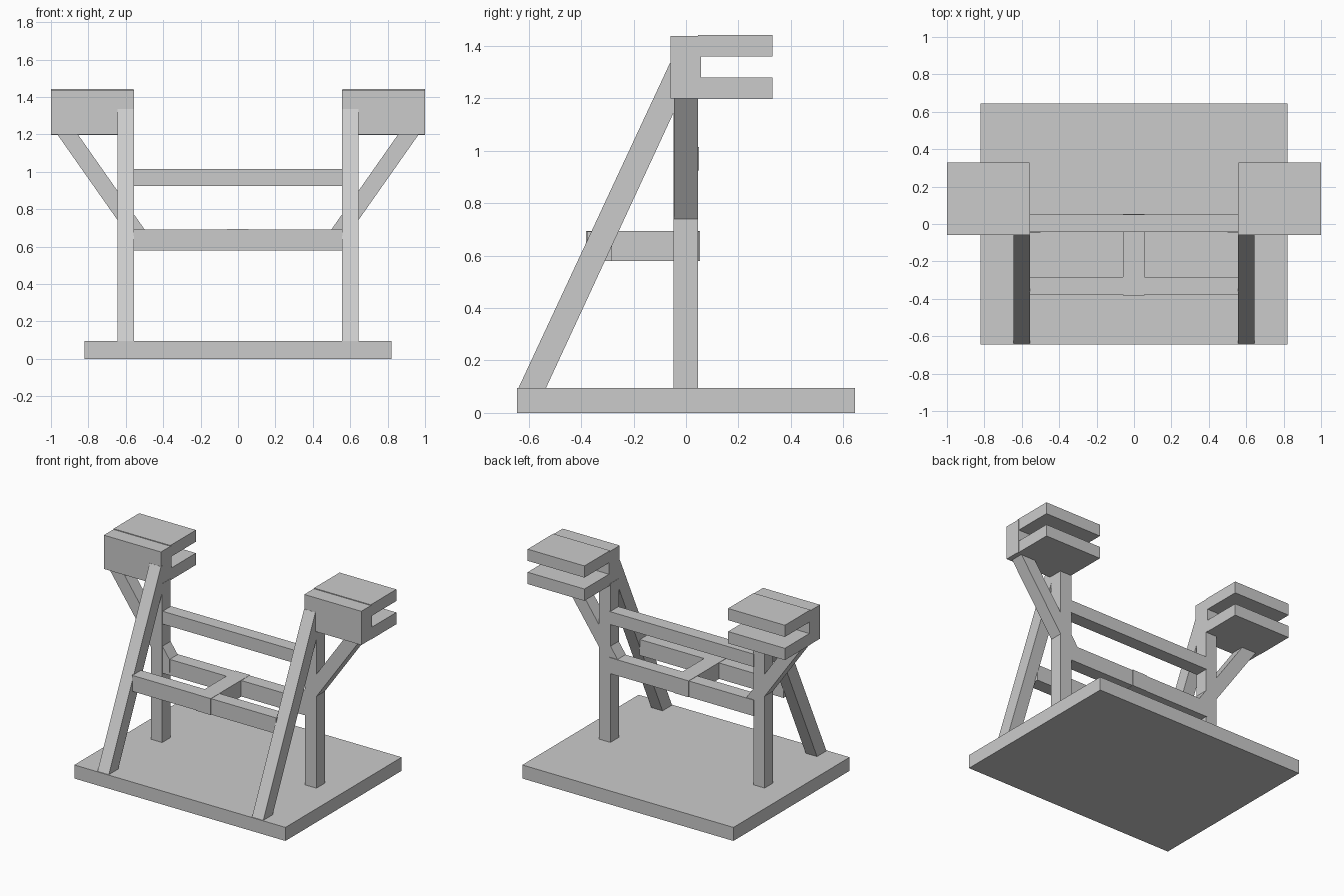
import bpy, bmesh

if "Cube" in bpy.data.objects:
    bpy.data.objects.remove(bpy.data.objects["Cube"])

grey = bpy.data.materials.new("plain grey")
grey.diffuse_color = (0.6, 0.6, 0.6, 1)
grey.use_nodes = True
grey.node_tree.nodes["Principled BSDF"].inputs["Base Color"].default_value = grey.diffuse_color


def prism(name, corners, axis, lo, hi):
    """Extrude a closed outline along x (outline in y,z) or y (outline in x,z)."""
    bm = bmesh.new()

    def place(p, d):
        return (d, p[0], p[1]) if axis == 'x' else (p[0], d, p[1])

    a = [bm.verts.new(place(p, lo)) for p in corners]
    b = [bm.verts.new(place(p, hi)) for p in corners]
    bm.faces.new(a)
    bm.faces.new(b[::-1])
    for i in range(len(a)):
        j = (i + 1) % len(a)
        bm.faces.new((a[i], b[i], b[j], a[j]))
    bmesh.ops.recalc_face_normals(bm, faces=bm.faces)
    mesh = bpy.data.meshes.new(name)
    bm.to_mesh(mesh)
    bm.free()
    mesh.materials.append(grey)
    obj = bpy.data.objects.new(name, mesh)
    bpy.context.collection.objects.link(obj)
    return obj


def box(name, x, y, z):
    outline = [(y[0], z[0]), (y[1], z[0]), (y[1], z[1]), (y[0], z[1])]
    return prism(name, outline, 'x', x[0], x[1])


def mirrored(obj):
    obj.modifiers.new("mirror", 'MIRROR').use_axis[0] = True


# Base plate
box("base", (-0.82, 0.82), (-0.645, 0.645), (0, 0.095))

# Upright posts
mirrored(box("post", (0.555, 0.643), (-0.048, 0.046), (0.09, 1.21)))

# Sloping front braces, running up into the head blocks
mirrored(prism("front_brace", [(-0.64, 0.093), (-0.535, 0.093), (-0.045, 1.15),
                               (-0.045, 1.335), (-0.061, 1.335)], 'x', 0.556, 0.644))

# Diagonal struts under the heads
mirrored(prism("side_strut", [(0.97, 1.205), (0.86, 1.205), (0.5, 0.692),
                              (0.5, 0.6), (0.555, 0.615)], 'y', -0.046, 0.045))

# Slotted heads: back wall with two forked plates
mirrored(box("head_wall", (0.557, 1.0), (-0.06, 0.058), (1.2, 1.437)))
mirrored(box("head_upper_plate", (0.558, 0.999), (0.046, 0.33), (1.36, 1.442)))
mirrored(box("head_lower_plate", (0.558, 0.999), (0.046, 0.33), (1.197, 1.28)))

# Crossbars
box("upper_crossbar", (-0.56, 0.56), (-0.043, 0.05), (0.925, 1.015))
box("lower_crossbar", (-0.56, 0.56), (-0.043, 0.05), (0.58, 0.692))
box("front_crossbar", (-0.56, 0.56), (-0.377, -0.283), (0.58, 0.692))

# Link joining the two lower crossbars
box("centre_link", (-0.058, 0.055), (-0.382, 0.054), (0.579, 0.694))
